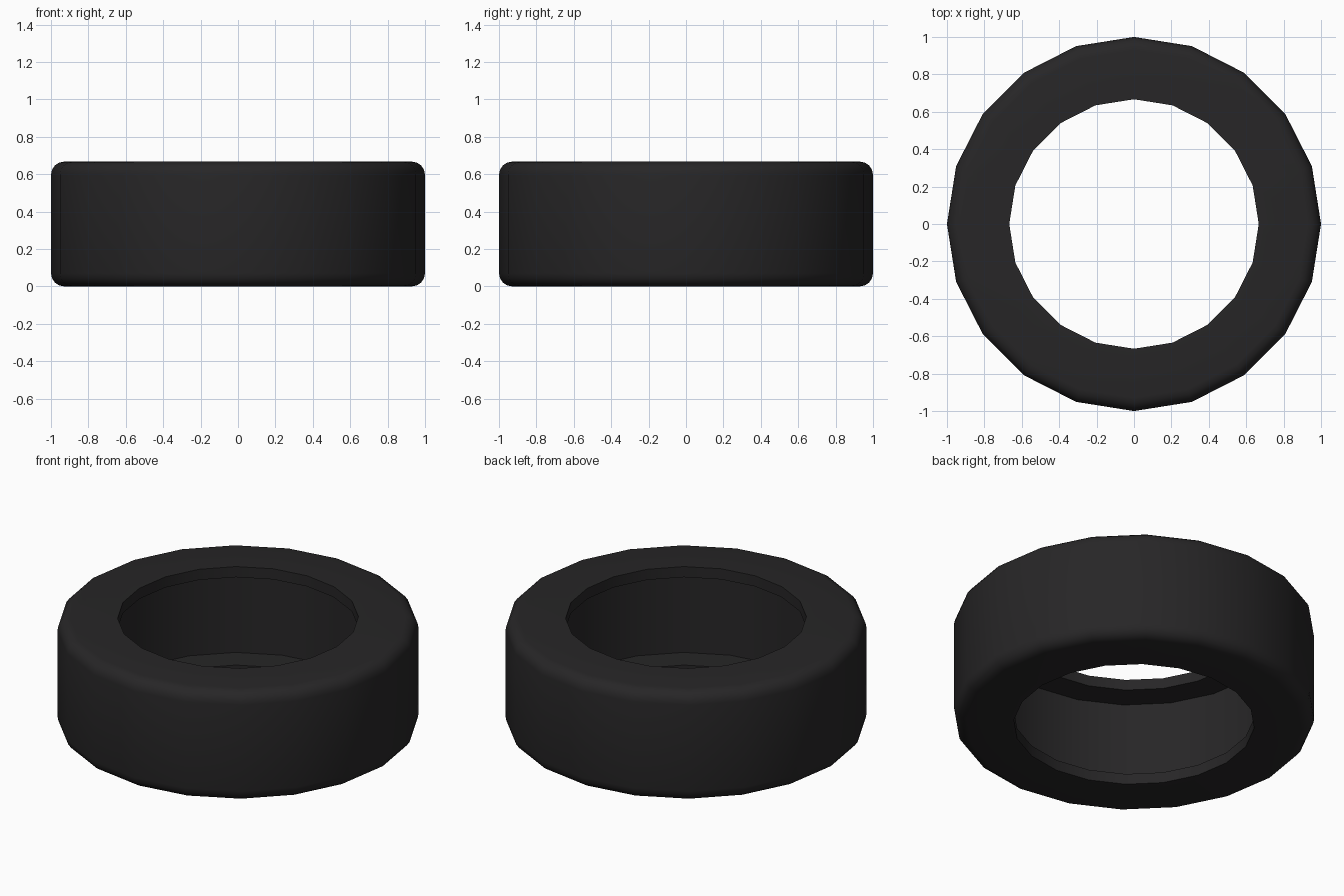
import bpy, bmesh, math

if "Cube" in bpy.data.objects:
    bpy.data.objects.remove(bpy.data.objects["Cube"])

SIDES = 20
R_OUT, R_HOLE, R_CAVITY = 1.0, 0.667, 0.833
HEIGHT, LIP, ROUND, STEPS = 0.667, 0.065, 0.07, 4


def corner(cz, start):
    """Rounded tread shoulder as (radius, z) points."""
    pts = []
    for i in range(STEPS + 1):
        a = math.radians(start + 90 * i / STEPS)
        pts.append((R_OUT - ROUND + ROUND * math.cos(a), cz + ROUND * math.sin(a)))
    return pts


# Cross-section: rounded outside, thin sidewalls, hollow inside
profile = corner(ROUND, -90) + corner(HEIGHT - ROUND, 0) + [
    (R_HOLE, HEIGHT), (R_HOLE, HEIGHT - LIP),
    (R_CAVITY, HEIGHT - LIP), (R_CAVITY, LIP),
    (R_HOLE, LIP), (R_HOLE, 0)]

# Revolve the section into the tyre
bm = bmesh.new()
rings = []
for s in range(SIDES):
    a = 2 * math.pi * s / SIDES
    rings.append([bm.verts.new((r * math.cos(a), r * math.sin(a), z)) for r, z in profile])
n = len(profile)
for s in range(SIDES):
    p, q = rings[s], rings[(s + 1) % SIDES]
    for i in range(n):
        j = (i + 1) % n
        bm.faces.new((p[i], q[i], q[j], p[j]))
bmesh.ops.recalc_face_normals(bm, faces=bm.faces)
mesh = bpy.data.meshes.new("tyre")
bm.to_mesh(mesh)
bm.free()
tyre = bpy.data.objects.new("tyre", mesh)
bpy.context.collection.objects.link(tyre)

# Black rubber
rubber = bpy.data.materials.new("black_rubber")
rubber.diffuse_color = (0.02, 0.019, 0.02, 1)
rubber.use_nodes = True
rubber.node_tree.nodes["Principled BSDF"].inputs["Base Color"].default_value = rubber.diffuse_color
mesh.materials.append(rubber)

# Smooth tread and shoulders, sharp lips
bpy.context.view_layer.objects.active = tyre
tyre.select_set(True)
bpy.ops.object.shade_smooth_by_angle(angle=math.radians(35))
